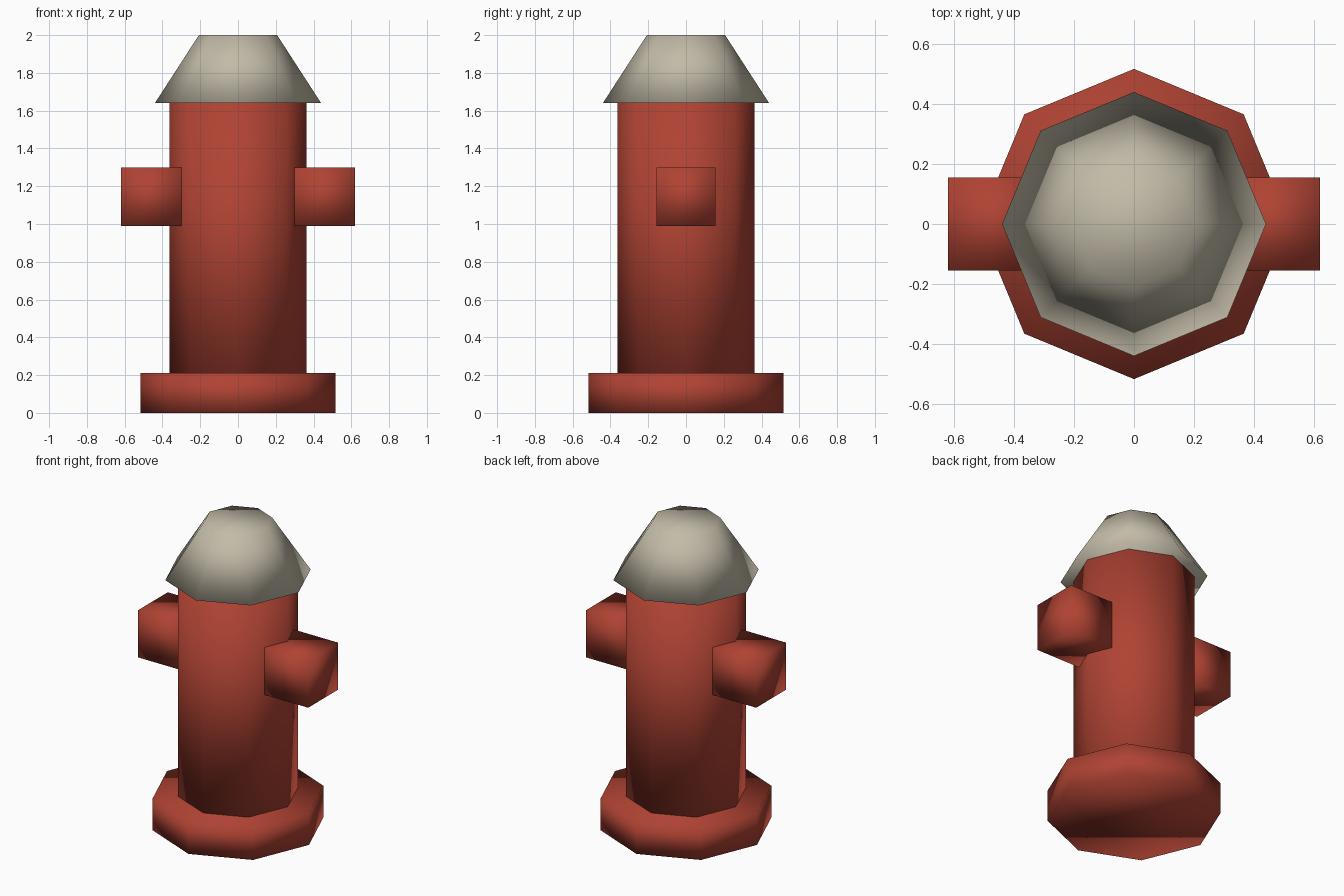
import bpy
import bmesh
from mathutils import Matrix, Vector

if "Cube" in bpy.data.objects:
    bpy.data.objects.remove(bpy.data.objects["Cube"])


def material(name, rgb):
    m = bpy.data.materials.new(name)
    m.diffuse_color = (*rgb, 1)
    m.use_nodes = True
    m.node_tree.nodes["Principled BSDF"].inputs["Base Color"].default_value = m.diffuse_color
    return m


red = material("red paint", (0.43, 0.056, 0.033))
grey = material("warm grey", (0.54, 0.495, 0.39))


def finish(name, bm, mat):
    """Turn a bmesh into a fully smooth-shaded object."""
    bmesh.ops.recalc_face_normals(bm, faces=bm.faces)
    for f in bm.faces:
        f.smooth = True
    mesh = bpy.data.meshes.new(name)
    bm.to_mesh(mesh)
    bm.free()
    mesh.materials.append(mat)
    bpy.context.collection.objects.link(bpy.data.objects.new(name, mesh))


def octagon_part(name, r_low, r_high, z_low, z_high, mat):
    bm = bmesh.new()
    bmesh.ops.create_cone(bm, cap_ends=True, segments=8,
                          radius1=r_low, radius2=r_high, depth=z_high - z_low,
                          matrix=Matrix.Translation((0, 0, (z_low + z_high) / 2)))
    finish(name, bm, mat)


def box_part(name, centre, size, mat):
    bm = bmesh.new()
    bmesh.ops.create_cube(bm, size=1, matrix=Matrix.Translation(centre)
                          @ Matrix.Diagonal(Vector((*size, 1))))
    finish(name, bm, mat)


# Foot, barrel and tapered cap
octagon_part("base", 0.517, 0.517, 0, 0.21, red)
octagon_part("barrel", 0.362, 0.362, 0.205, 1.64, red)
octagon_part("cap", 0.44, 0.207, 1.64, 2.0, grey)

# Side outlets
for side, sx in (("left", -1), ("right", 1)):
    box_part(side + "_outlet", (sx * 0.46, 0, 1.145), (0.32, 0.31, 0.31), red)
